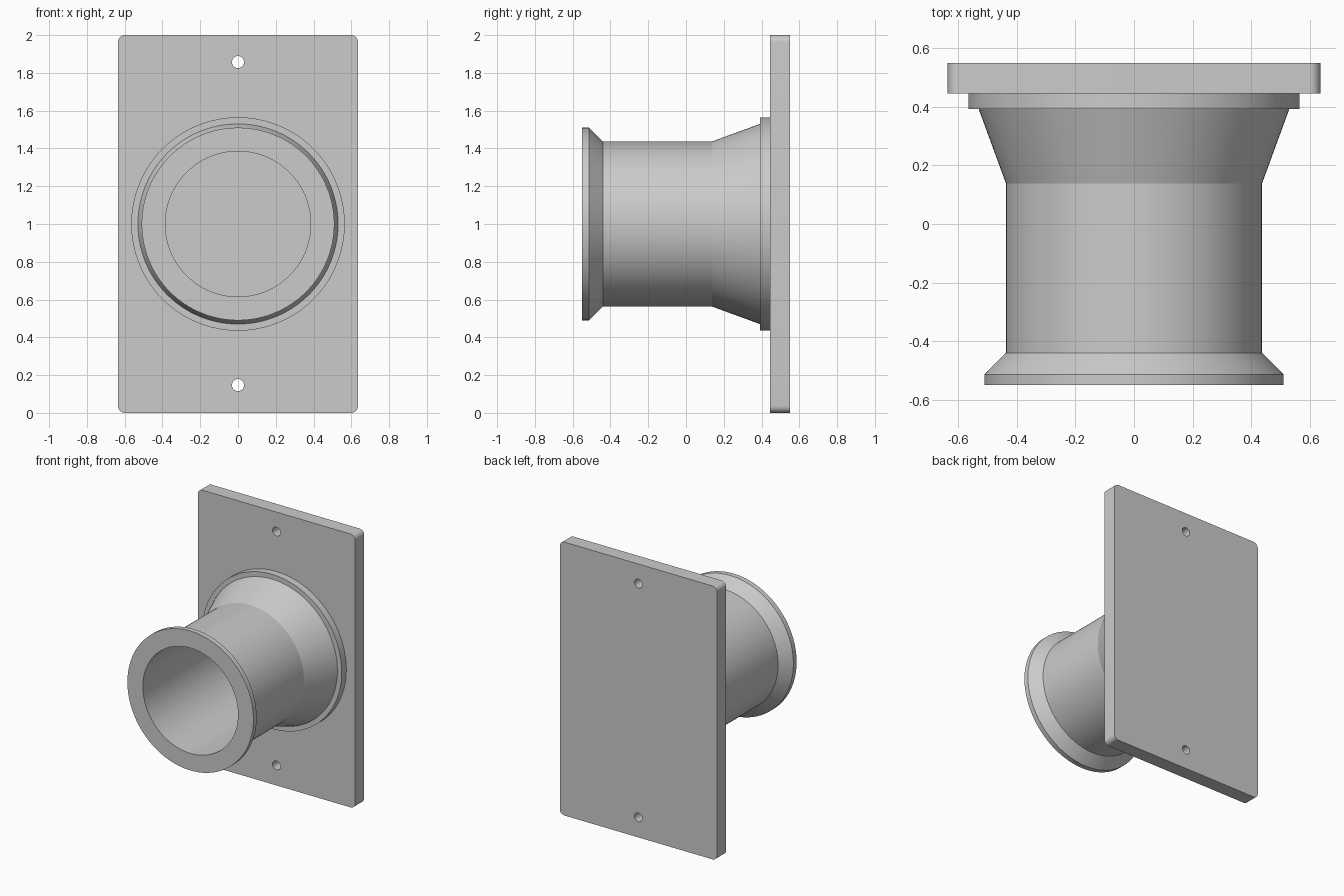
import bpy, bmesh, math
from mathutils import Matrix, Vector

if "Cube" in bpy.data.objects:
    bpy.data.objects.remove(bpy.data.objects["Cube"])

SEGMENTS = 128
AXIS_Z = 1.0


def add_object(name, bm):
    bmesh.ops.recalc_face_normals(bm, faces=bm.faces[:])
    mesh = bpy.data.meshes.new(name)
    bm.to_mesh(mesh)
    bm.free()
    obj = bpy.data.objects.new(name, mesh)
    bpy.context.collection.objects.link(obj)
    return obj


def smooth(obj):
    bpy.ops.object.select_all(action='DESELECT')
    obj.select_set(True)
    bpy.context.view_layer.objects.active = obj
    bpy.ops.object.shade_smooth_by_angle(angle=math.radians(15))


def revolve(name, profile):
    """Spin a closed (radius, y) profile around the horizontal tube axis."""
    bm = bmesh.new()
    verts = [bm.verts.new((r, y, AXIS_Z)) for r, y in profile]
    edges = [bm.edges.new((v, verts[(i + 1) % len(verts)])) for i, v in enumerate(verts)]
    bmesh.ops.spin(bm, geom=verts + edges, cent=(0, 0, AXIS_Z), axis=(0, 1, 0),
                   angle=math.tau, steps=SEGMENTS, use_merge=True)
    bmesh.ops.remove_doubles(bm, verts=bm.verts[:], dist=1e-5)
    return add_object(name, bm)


# Back plate with rounded corners
bm = bmesh.new()
bmesh.ops.create_cube(bm, size=1, matrix=Matrix.Translation((0, 0.4975, AXIS_Z))
                      @ Matrix.Diagonal((1.272, 0.105, 2.0, 1)))
corners = [e for e in bm.edges
           if abs((e.verts[0].co - e.verts[1].co).normalized().dot(Vector((0, 1, 0)))) > 0.9]
bmesh.ops.bevel(bm, geom=corners, offset=0.037, segments=8, profile=0.5, affect='EDGES')
plate = add_object("back_plate", bm)

# Cutter for the two screw holes
bm = bmesh.new()
for z in (0.147, 1.857):
    bmesh.ops.create_cone(bm, cap_ends=True, segments=40, radius1=0.032, radius2=0.032, depth=0.4,
                          matrix=Matrix.Translation((0, 0.5, z)) @ Matrix.Rotation(math.pi / 2, 4, 'X'))
cutter = add_object("screw_hole_cutter", bm)
cutter.hide_render = True
cutter.hide_set(True)
holes = plate.modifiers.new("screw_holes", 'BOOLEAN')
holes.operation = 'DIFFERENCE'
holes.solver = 'EXACT'
holes.object = cutter
bpy.context.view_layer.objects.active = plate
bpy.ops.object.modifier_apply(modifier=holes.name)
bpy.data.objects.remove(cutter)
smooth(plate)

# Hollow tube: front lip, straight barrel, flare and mounting collar
tube = revolve("flanged_tube", [
    (0.385, -0.55), (0.51, -0.55), (0.51, -0.513),
    (0.437, -0.44), (0.437, 0.138), (0.53, 0.392),
    (0.565, 0.392), (0.565, 0.445), (0.385, 0.445)])
smooth(tube)
